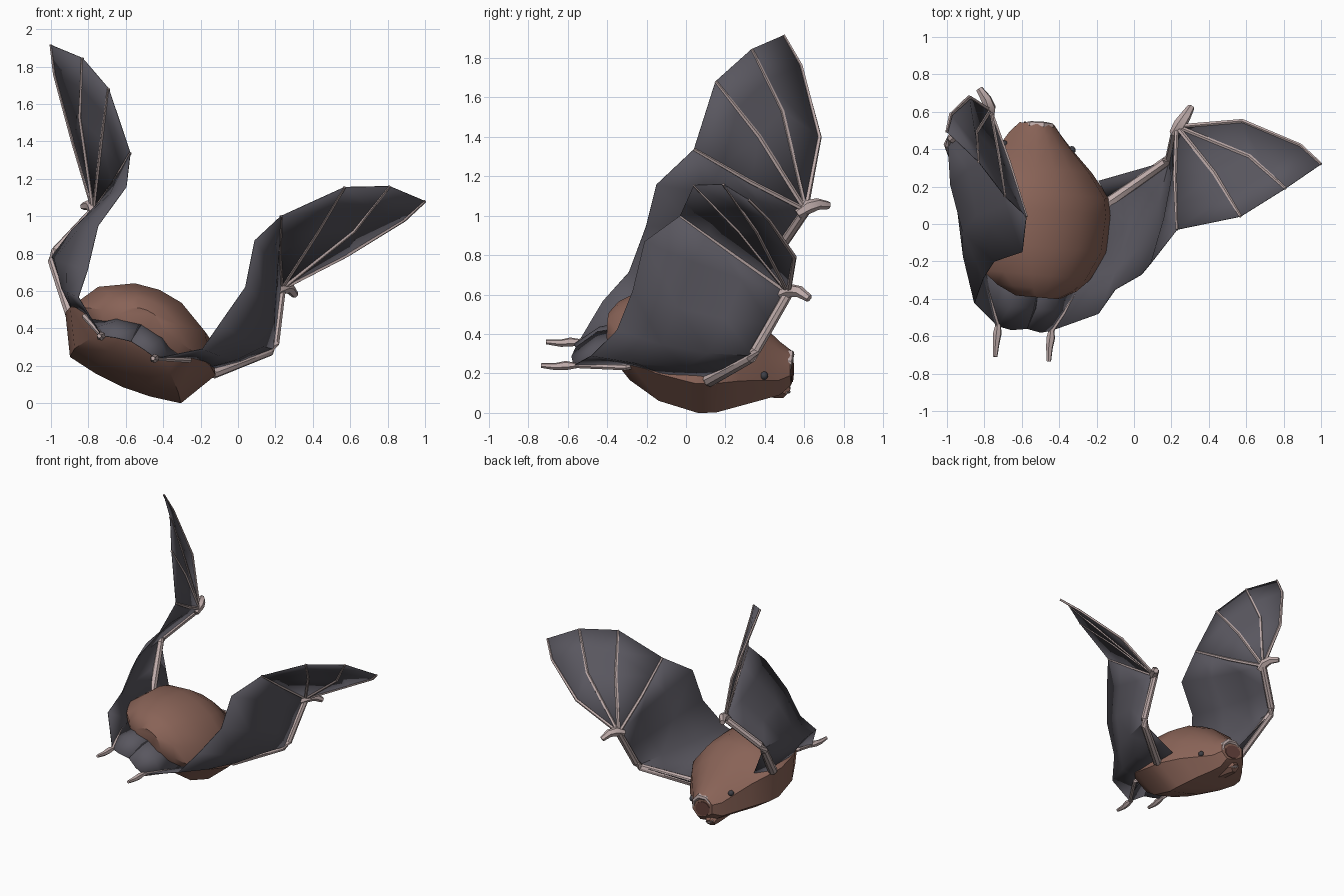
import bpy, bmesh, math
from mathutils import Vector as V

if "Cube" in bpy.data.objects:
    bpy.data.objects.remove(bpy.data.objects["Cube"])

def material(name, rgb):
    m = bpy.data.materials.new(name)
    m.diffuse_color = (*rgb, 1)
    m.use_nodes = True
    m.node_tree.nodes["Principled BSDF"].inputs["Base Color"].default_value = m.diffuse_color
    return m

FUR = material("brown fur", (0.25, 0.125, 0.095))
SKIN = material("grey wing skin", (0.10, 0.095, 0.115))
BONE = material("pale pink limbs", (0.53, 0.42, 0.41))
EYE = material("dark eye", (0.05, 0.05, 0.06))
MOUTH = material("dark mouth", (0.13, 0.055, 0.045))

# Body frame of the banking animal: right, forward and up axes
R = V((0.92, -0.08, -0.384)).normalized()
F = V((0.087, 0.996, 0)).normalized()
U = R.cross(F).normalized()
O = V((-0.523, 0.05, 0.32))
PLANE = -0.608

def loc(r, f, u):
    return O + R * r + F * f + U * u

def reflect(p):
    p = V(p)
    return p - 2 * (p.dot(R) - PLANE) * R

def finish(name, bm, mat, angle=40):
    bmesh.ops.remove_doubles(bm, verts=bm.verts, dist=0.0004)
    bmesh.ops.recalc_face_normals(bm, faces=bm.faces)
    me = bpy.data.meshes.new(name)
    bm.to_mesh(me)
    bm.free()
    ob = bpy.data.objects.new(name, me)
    bpy.context.collection.objects.link(ob)
    me.materials.append(mat)
    bpy.ops.object.select_all(action='DESELECT')
    ob.select_set(True)
    bpy.context.view_layer.objects.active = ob
    bpy.ops.object.shade_smooth_by_angle(angle=math.radians(angle))
    return ob

def loft(bm, rows, closed=False, caps=False):
    vs = [[bm.verts.new(p) for p in row] for row in rows]
    n = len(vs[0])
    for a, b in zip(vs, vs[1:]):
        for i in range(n if closed else n - 1):
            j = (i + 1) % n
            bm.faces.new((a[i], a[j], b[j], b[i]))
    if caps:
        bm.faces.new(vs[0])
        bm.faces.new(vs[-1])

def tube(bm, pts, radii, sides=6):
    pts = [V(p) for p in pts]
    rows = []
    for i, (p, rad) in enumerate(zip(pts, radii)):
        t = (pts[min(i + 1, len(pts) - 1)] - pts[max(i - 1, 0)]).normalized()
        a = t.cross(V((0.31, 0.2, 0.93))).normalized()
        b = t.cross(a)
        rows.append([p + rad * (a * math.cos(k * math.tau / sides) + b * math.sin(k * math.tau / sides))
                     for k in range(sides)])
    loft(bm, rows, True, True)

def both(name, mat, build, sheet=False):
    """Build a part on the right side and its reflection on the left."""
    for side, f in (("right", V), ("left", reflect)):
        bm = bmesh.new()
        build(bm, f)
        ob = finish(side + "_" + name, bm, mat)
        if sheet:
            m = ob.modifiers.new("thin", 'SOLIDIFY')
            m.thickness, m.offset = 0.004, 0

# Body and head: one faceted cross-section swept from rump to snout
half = [(0, .29), (.14, .27), (.32, .17), (.42, 0), (.31, -.21), (.15, -.24), (0, -.25)]
ring = half + [(-x, z) for x, z in half[-2:0:-1]]
# forward position, width scale, height scale, centre height
stations = [(-.44, .3, .25, .12), (-.39, .55, .5, .10), (-.32, .75, .69, .075), (-.17, .97, .93, .04),
            (.03, 1.04, 1, -.003), (.12, 1.0, .97, -.012), (.25, .75, .80, -.04), (.36, .5, .6, -.08),
            (.43, .36, .46, -.105), (.485, .24, .3, -.10)]
bm = bmesh.new()
loft(bm, [[loc(x * w, f, z * s + c) for x, z in ring] for f, w, s, c in stations], True, True)
finish("body", bm, FUR, 35)

# Jaw, mouth and nose
bm = bmesh.new()
tube(bm, [loc(0, .30, -.17), loc(0, .42, -.205), loc(0, .455, -.235)], [.08, .06, .035])
finish("jaw", bm, FUR)
bm = bmesh.new()
loft(bm, [[loc(.07 * math.cos(a * math.tau / 10), f, -.115 + .055 * math.sin(a * math.tau / 10))
           for a in range(10)] for f in (.482, .49)], True, True)
finish("mouth", bm, MOUTH)
bm = bmesh.new()
tube(bm, [loc(r, .478, u) for r, u in ((-.085, -.09), (-.06, -.045), (0, -.022), (.06, -.045), (.085, -.09))],
     [.008, .018, .022, .018, .008])
finish("nose", bm, BONE)
bm = bmesh.new()
tube(bm, [loc(-.035, .455, -.22), loc(0, .465, -.23), loc(.035, .455, -.22)], [.006, .01, .006])
finish("lower_lip", bm, BONE)

# Eyes
def eye(bm, f):
    vs = bmesh.ops.create_icosphere(bm, subdivisions=2, radius=.022)["verts"]
    c = f(loc(.197, .36, -.06))
    for v in vs:
        v.co += c
both("eye", EYE, eye)

# Joint positions of the right side
S, E, W = V((-.13, .12, .165)), V((.19, .34, .29)), V((.23, .52, .61))
HIP, ANKLE = V((-.26, -.30, .23)), V((-.44, -.57, .24))
fingers = [[W, V((.58, .55, .79)), V((.89, .42, .98)), V((1.0, .32, 1.08))]]
for mid, tip in (((.62, .36, .92), (.81, .19, 1.16)), ((.43, .27, .92), (.57, .04, 1.155)),
                 ((.22, .25, .80), (.23, -.03, 1.0))):
    mid, tip = V(mid), V(tip)
    fingers.append([W, mid, (mid + tip) / 2, tip])

# Arm, thumb and finger bones
def arm(bm, f):
    tube(bm, [f(p) for p in (S + V((-.08, -.03, .03)), S, E - V((.02, .01, .01)), E + V((.005, .015, .03)), W)],
         [.03, .034, .028, .027, .026], 8)
both("arm", BONE, arm)

def thumb(bm, f):
    pts = (W - V((.02, .04, .01)), W + V((.015, .01, .01)), W + V((.045, .055, .005)), W + V((.075, .105, -.03)))
    tube(bm, [f(p) for p in pts], [.024, .036, .03, .02])
both("thumb", BONE, thumb)

def finger_bones(bm, f):
    for pts in fingers:
        tube(bm, [f(p) for p in pts], [.013, .012, .010, .008], 5)
both("finger_bones", BONE, finger_bones)

# Outer wing skin between the fingers
def outer_wing(bm, f):
    for a, b in zip(fingers, fingers[1:]):
        bm.faces.new([bm.verts.new(f(p)) for p in (W, a[1], b[1])])
        loft(bm, [[f(p) for p in row[1:]] for row in (a, b)])
both("outer_wing", SKIN, outer_wing, True)

# Inner wing skin from arm to trailing edge
trail = [V(p) for p in ((-.19, -.48, .29), (-.10, -.35, .42), (.04, -.27, .62), (.09, -.21, .87))]
lead = [(S + E) / 2, E, (E + W) / 2, W]
bulge = V((.8, 0, -.6))
rows = [[S + V((-.03, 0, .01)), V((-.165, -.10, .19)), HIP + V((-.02, .02, .01)), ANKLE]]
for a, b, k in zip(lead, trail, (.03, .05, .05, .03)):
    rows.append([a, a.lerp(b, .33) + bulge * k, a.lerp(b, .67) + bulge * k, b])
rows.append(fingers[-1])

def inner_wing(bm, f):
    loft(bm, [[f(p) for p in row] for row in rows[:-1]])
    a, b = rows[-2:]
    bm.faces.new([bm.verts.new(f(p)) for p in (W, a[1], b[1])])
    loft(bm, [[f(p) for p in row[1:]] for row in (a, b)])
    front = [S, (S + E) / 2, E, V((-.19, .23, .22))]
    bm.faces.new([bm.verts.new(f(p)) for p in front])
both("inner_wing", SKIN, inner_wing, True)

# Tail skin between the legs
tail_rows = [[V((-.50, -.28, .44)), V((-.38, -.26, .37)), HIP + V((-.02, .02, .01))],
             [V((-.535, -.45, .41)), V((-.42, -.46, .335)), HIP.lerp(ANKLE, .6)],
             [V((-.571, -.56, .33)), V((-.50, -.58, .285)), ANKLE]]
both("tail_skin", SKIN, lambda bm, f: loft(bm, [[f(p) for p in row] for row in tail_rows]), True)

# Legs and feet
def leg(bm, f):
    tube(bm, [f(p) for p in (HIP + V((-.04, .06, .02)), HIP, ANKLE)], [.018, .015, .013])
    tube(bm, [f(p) for p in (ANKLE + V((0, .02, 0)), ANKLE + V((-.005, -.04, 0)),
                             V((-.452, -.66, .235)), V((-.455, -.735, .24)))], [.013, .024, .019, .012])
both("leg", BONE, leg)
